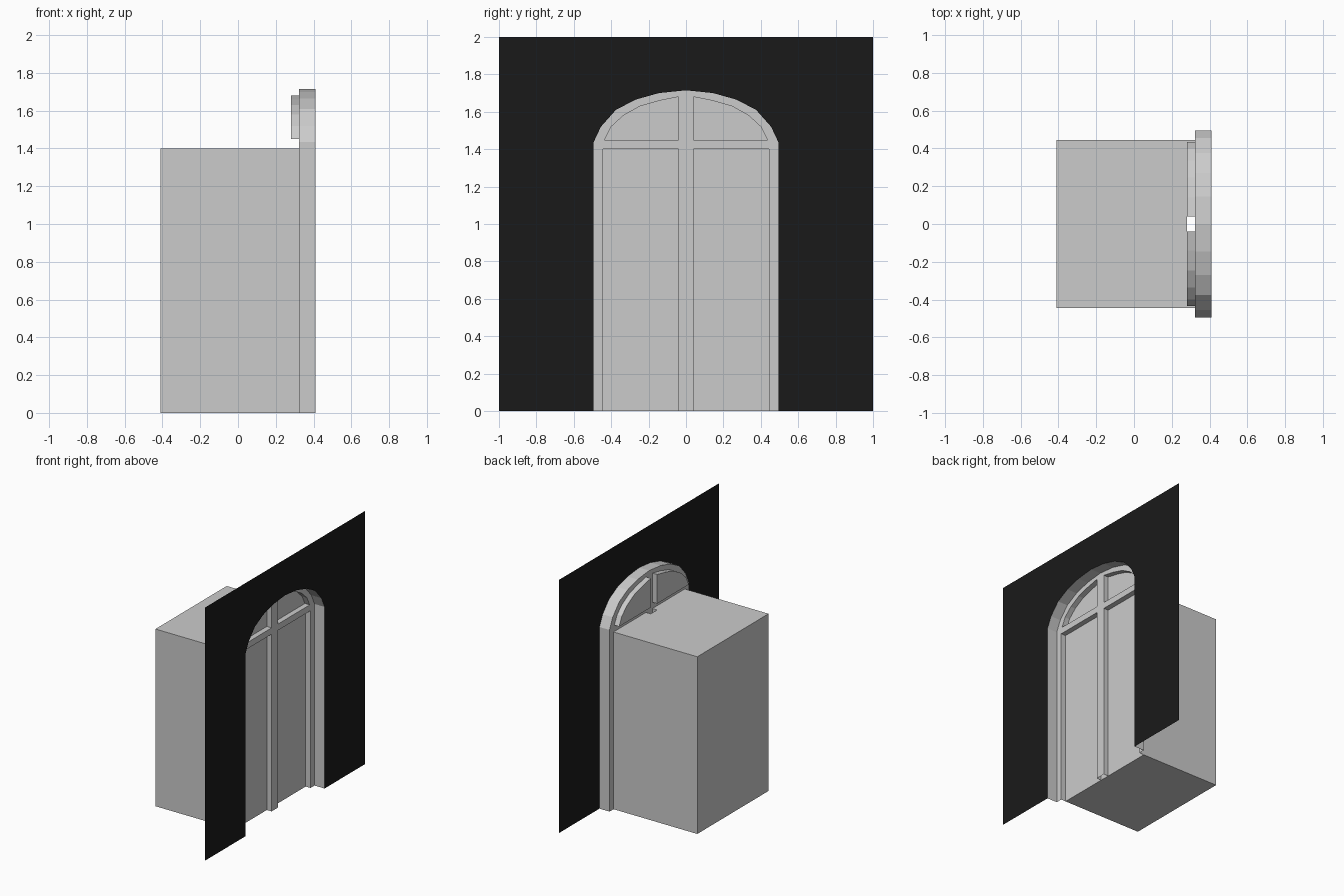
import bpy
from mathutils import Vector

if "Cube" in bpy.data.objects:
    bpy.data.objects.remove(bpy.data.objects["Cube"])

WALL_X, FRAME_X, GLASS_X, BACK_X = 0.41, 0.322, 0.28, -0.41

# Half profiles (y, z), mirrored across y = 0
arch = [(0.495, 1.4), (0.495, 1.435), (0.455, 1.52), (0.375, 1.61),
        (0.27, 1.665), (0.145, 1.70), (0, 1.715)]
light = [(0.435, 1.45), (0.43, 1.46), (0.40, 1.52), (0.335, 1.58),
         (0.245, 1.63), (0.14, 1.66), (0.04, 1.68)]
MID, SIDE, HEAD = 0.04, 0.445, 1.4


def flat(x, pts):
    return [(x, y, z) for y, z in pts]


def rect(y0, y1, z0, z1):
    return [(y0, z0), (y1, z0), (y1, z1), (y0, z1)]


def strip(path, x0, x1):
    return [[(x0, *a), (x0, *b), (x1, *b), (x1, *a)] for a, b in zip(path, path[1:])]


def part(name, faces, centre=None, outward=False):
    """Mirrored mesh; flat faces look along +x, others to or from the centre."""
    verts, polys = [], []
    for f in faces:
        p = [Vector(v) for v in f]
        n = (p[1] - p[0]).cross(p[2] - p[0])
        mid = sum(p, Vector()) / len(p)
        want = Vector((1, 0, 0))
        if centre:
            want = (mid - Vector(centre)) * (1 if outward else -1)
        if n.dot(want) < 0:
            p.reverse()
        polys.append(list(range(len(verts), len(verts) + len(p))))
        verts += p
    me = bpy.data.meshes.new(name)
    me.from_pydata(verts, [], polys)
    ob = bpy.data.objects.new(name, me)
    bpy.context.collection.objects.link(ob)
    weld = ob.modifiers.new("weld", 'WELD')
    weld.merge_threshold = 0.0005
    mirror = ob.modifiers.new("mirror", 'MIRROR')
    mirror.use_axis = (False, True, False)
    mirror.merge_threshold = 0.0005
    return ob


# Black wall around the arched opening
edge = [(1, 1.4), (1, 1.435), (1, 1.6), (1, 2), (0.6, 2), (0.3, 2), (0, 2)]
faces = [flat(WALL_X, [arch[i], edge[i], edge[i + 1], arch[i + 1]]) for i in range(6)]
faces.append(flat(WALL_X, rect(0.495, 1, 0, 1.4)))
wall = part("wall", faces)
black = bpy.data.materials.new("black_wall")
black.diffuse_color = (0.01, 0.01, 0.01, 1)
black.use_nodes = True
black.node_tree.nodes["Principled BSDF"].inputs["Base Color"].default_value = black.diffuse_color
wall.data.materials.append(black)

# Deep reveal running round the arch
part("arch_reveal", strip([(0.495, 0)] + arch, FRAME_X, WALL_X), (0.365, 0, 0.7))

# Frame face: mullion, jamb, rail and arched head
faces = [flat(FRAME_X, rect(0, MID, 0, HEAD)),
         flat(FRAME_X, rect(SIDE, 0.495, 0, HEAD)),
         flat(FRAME_X, [(0, HEAD), (MID, HEAD), (MID, 1.45), (0, 1.45)]),
         flat(FRAME_X, [(MID, HEAD), (SIDE, HEAD), light[0], (MID, 1.45)]),
         flat(FRAME_X, [(SIDE, HEAD), arch[0], arch[1], light[0]]),
         flat(FRAME_X, [(0, 1.45), (MID, 1.45), light[6], arch[6]])]
faces += [flat(FRAME_X, [light[i], arch[i], arch[i + 1], light[i + 1]]) for i in range(1, 6)]
faces.append(flat(FRAME_X, [light[0], arch[1], light[1]]))
part("door_frame", faces)

# Recessed fanlight panes with their reveals
loop = [(MID, 1.45)] + light
part("fanlight_reveal", strip(loop + loop[:1], GLASS_X, FRAME_X), (0.3, 0.2, 1.53))
part("fanlight_pane", [flat(GLASS_X, loop)])

# Recessed door panels with their reveals
part("door_reveal", strip([(MID, 0), (MID, HEAD), (SIDE, HEAD), (SIDE, 0)],
                          GLASS_X, FRAME_X), (0.3, 0.24, 0.7))
part("door_panel", [flat(GLASS_X, rect(MID, SIDE, 0, HEAD)),
                    flat(GLASS_X, rect(0, MID, 0, HEAD))])

# Box room behind the doors
faces = strip([(0, 0), (SIDE, 0), (SIDE, HEAD), (0, HEAD)], BACK_X, GLASS_X)
faces.append(flat(BACK_X, rect(0, SIDE, 0, HEAD)))
part("back_room", faces, (0, 0, 0.7), True)
